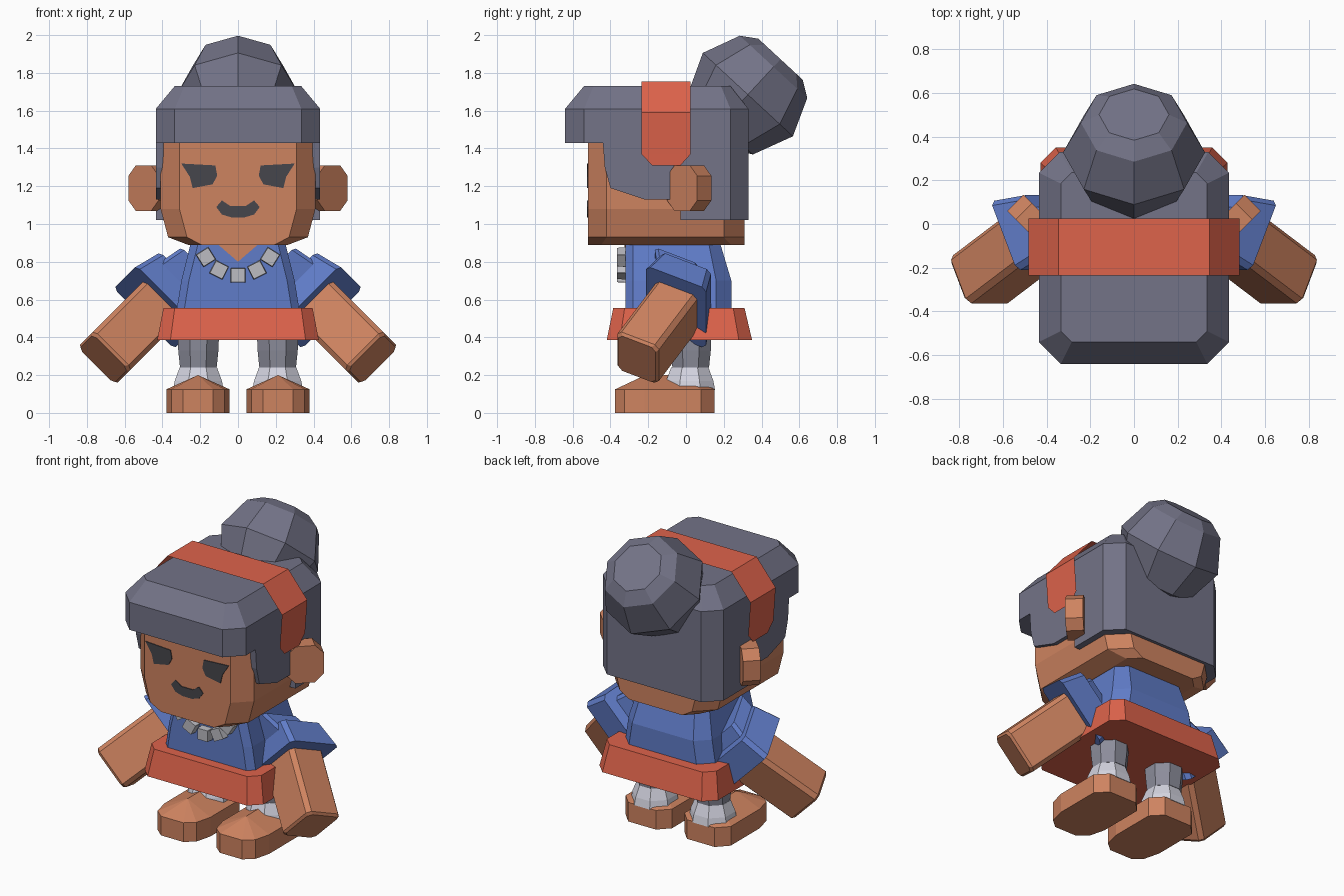
import bpy, bmesh, math
from mathutils import Vector

cube = bpy.data.objects.get("Cube")
if cube:
    bpy.data.objects.remove(cube, do_unlink=True)


def material(name, rgb):
    lin = [((c / 255 + 0.055) / 1.055) ** 2.4 for c in rgb] + [1.0]
    m = bpy.data.materials.new(name)
    m.diffuse_color = lin
    m.use_nodes = True
    m.node_tree.nodes["Principled BSDF"].inputs["Base Color"].default_value = lin
    return m


SKIN = material("skin brown", (206, 131, 96))
HAIR = material("hair slate", (115, 115, 135))
BLUE = material("shirt blue", (96, 124, 200))
RED = material("sash red", (222, 99, 75))
LEG = material("trouser grey", (140, 141, 155))
SOCK = material("sock pale grey", (212, 212, 224))
BEAD = material("bead grey", (188, 188, 194))
DARK = material("face dark grey", (70, 70, 76))


def finish(name, bm, mat, mirror=False, solid=True):
    if solid:
        bmesh.ops.recalc_face_normals(bm, faces=bm.faces[:])
    me = bpy.data.meshes.new(name)
    bm.to_mesh(me)
    bm.free()
    me.materials.append(mat)
    ob = bpy.data.objects.new(name, me)
    bpy.context.collection.objects.link(ob)
    if mirror:
        mod = ob.modifiers.new("mirror", 'MIRROR')
        mod.use_mirror_merge = False
    return ob


def loft(name, rings, mat, mirror=False):
    """Skin a stack of equal-length point loops and cap both ends."""
    bm = bmesh.new()
    rows = [[bm.verts.new(p) for p in r] for r in rings]
    n = len(rows[0])
    for a, b in zip(rows, rows[1:]):
        for i in range(n):
            j = (i + 1) % n
            bm.faces.new((a[i], a[j], b[j], b[i]))
    bm.faces.new(rows[0][::-1])
    bm.faces.new(rows[-1])
    return finish(name, bm, mat, mirror)


def rect(hx, y0, y1, z, cf=0.08, cb=0.08):
    """Horizontal rectangle with cut corners, front and back."""
    half = [(hx - cf, y0), (hx, y0 + cf), (hx, y1 - cb), (hx - cb, y1)]
    return [(x, y, z) for x, y in half] + [(-x, y, z) for x, y in reversed(half)]


def box_ring(c, u, v, hu, hv, b=0.0):
    """Cut-corner rectangle around c spanned by directions u and v."""
    pts = [(hu - b, -hv), (hu, b - hv), (hu, hv - b), (hu - b, hv),
           (b - hu, hv), (-hu, hv - b), (-hu, b - hv), (b - hu, -hv)]
    return [Vector(c) + u * a + v * d for a, d in pts]


def ngon_ring(c, u, v, r, n=8, turn=0.0):
    return [Vector(c) + u * r * math.cos(turn + math.tau * i / n)
            + v * r * math.sin(turn + math.tau * i / n) for i in range(n)]


def plate(name, pts, y, depth, mat, mirror=False):
    return loft(name, [[(x, y, z) for x, z in pts],
                       [(x, y + depth, z) for x, z in pts]], mat, mirror)


X, Y, Z = Vector((1, 0, 0)), Vector((0, 1, 0)), Vector((0, 0, 1))

# Head, narrowing at the jaw
loft("head", [rect(0.26, -0.52, 0.31, 0.888, 0.07, 0.07),
              rect(0.37, -0.52, 0.31, 0.93, 0.10, 0.11),
              rect(0.41, -0.52, 0.31, 1.08, 0.10, 0.11),
              rect(0.41, -0.52, 0.31, 1.60, 0.10, 0.11)], SKIN)

# Hair: overhanging cap, back block and side locks
loft("hair_cap", [rect(0.435, -0.64, 0.33, 1.43, 0.10, 0.095),
                  rect(0.435, -0.64, 0.33, 1.61, 0.10, 0.095),
                  rect(0.335, -0.54, 0.235, 1.73, 0.05, 0.05)], HAIR)
loft("hair_back", [rect(0.435, -0.03, 0.33, z, 0.001, 0.095) for z in (1.02, 1.43)], HAIR)
lock = [(-0.44, 1.43), (-0.43, 1.30), (-0.40, 1.19), (-0.22, 1.13), (-0.03, 1.13), (-0.03, 1.43)]
loft("hair_side_lock", [[(x, y, z) for y, z in lock] for x in (0.395, 0.435)], HAIR, True)

# Tilted faceted bun
axis = Vector((0, 0.68, 0.735)).normalized()
side = axis.cross(X)
mid = Vector((0, 0.3275, 1.685))
loft("hair_bun", [ngon_ring(mid + axis * h, X, side, r) for h, r in
                  ((-0.27, 0.14), (-0.214, 0.235), (0, 0.325), (0.20, 0.243), (0.255, 0.16))], HAIR)

# Headband: an open strip over the cap
rows = [(0.462, 1.31, -0.18, -0.03), (0.466, 1.37, -0.235, 0.025),
        (0.482, 1.59, -0.235, 0.025), (0.345, 1.755, -0.235, 0.025)]
rows += [(-x, z, a, b) for x, z, a, b in reversed(rows)]
bm = bmesh.new()
strip = [(bm.verts.new((x, a, z)), bm.verts.new((x, b, z))) for x, z, a, b in rows]
for p, q in zip(strip, strip[1:]):
    bm.faces.new((p[0], p[1], q[1], q[0]))
bm.normal_update()
if max(bm.faces, key=lambda f: f.calc_center_median().z).normal.z < 0:
    bmesh.ops.reverse_faces(bm, faces=bm.faces[:])
finish("headband", bm, RED, solid=False)

# Ears, turned outward by 45 degrees
along = Vector((1, 1, 0)).normalized()
thick = Vector((-1, 1, 0)).normalized()
ear_mid = Vector((0.463, 0.017, 1.19))
loft("ear", [box_ring(ear_mid + thick * t, along, Z, 0.113, 0.12, 0.055)
             for t in (-0.053, 0.053)], SKIN, True)

# Face details
plate("eye", [(0.30, 1.32), (0.12, 1.31), (0.11, 1.255), (0.135, 1.21),
              (0.24, 1.19), (0.255, 1.25)], -0.525, 0.008, DARK, True)
plate("mouth", [(-0.115, 1.09), (-0.085, 1.125), (-0.04, 1.095), (0.04, 1.095), (0.085, 1.125),
                (0.115, 1.09), (0.085, 1.05), (0.035, 1.035), (-0.035, 1.035), (-0.085, 1.05)],
      -0.525, 0.008, DARK)

# Torso, neck opening and flared sash
loft("shirt", [rect(0.34, -0.32, 0.24, 0.45, 0.04, 0.08),
               rect(0.30, -0.32, 0.24, 0.70, 0.04, 0.08),
               rect(0.25, -0.32, 0.18, 0.90, 0.04, 0.06)], BLUE)
plate("neck_opening", [(-0.11, 0.895), (0.11, 0.895), (0, 0.80)], -0.326, 0.008, SKIN)
loft("sash", [rect(0.428, -0.42, 0.35, 0.385, 0.07, 0.07),
              rect(0.395, -0.385, 0.31, 0.555, 0.06, 0.06)], RED)

# Necklace beads along an arc
for i, (x, z, deg) in enumerate([(-0.17, 0.825, -58), (-0.10, 0.757, -27), (0, 0.728, 0),
                                 (0.10, 0.757, 27), (0.17, 0.825, 58)]):
    a = math.radians(deg)
    u = Vector((math.cos(a), 0, math.sin(a)))
    v = Vector((-math.sin(a), 0, math.cos(a)))
    loft(f"necklace_bead_{i + 1}", [box_ring((x, -0.365, z), u, v, 0.036, 0.036, 0.002),
                                    box_ring((x, -0.30, z), u, v, 0.040, 0.040, 0.002)], BEAD)

# Arms reaching down, outward and forward
d = Vector((0.62, -0.47, -0.62)).normalized()
u = Vector((1, 0, 1)).normalized()
v = d.cross(u)
hand = Vector((0.7125, -0.26, 0.285))
loft("arm", [box_ring(hand - d * s, u, v, 0.142 - e, 0.125 - e, 0.025)
             for s, e in ((0.55, 0), (0.015, 0), (0, 0.012))], SKIN, True)

# Sleeves: narrow shoulder and wide cuff
hem = hand - d * 0.44
loft("sleeve_shoulder", [box_ring((0.23, -0.05, 0.72), u, v, 0.16, 0.13, 0.02),
                         box_ring(hem - d * 0.06, u, v, 0.165, 0.14, 0.02)], BLUE, True)
loft("sleeve_cuff", [box_ring((0.325, 0.0, 0.665), u, v, 0.195, 0.15, 0.025),
                     box_ring(hem, u, v, 0.225, 0.18, 0.025)], BLUE, True)

# Legs and socks
t = math.pi / 8
loft("trouser_leg", [ngon_ring((0.21, 0.025, z), X, Y, r, 8, t)
                     for z, r in ((0.24, 0.105), (0.33, 0.115), (0.45, 0.12))], LEG, True)
loft("sock", [ngon_ring((0.21, 0.02, z), X, Y, r, 8, t)
              for z, r in ((0.12, 0.145), (0.17, 0.135), (0.24, 0.107))], SOCK, True)

# Shoes: blunt sole with a ridged top
outline = [(0.08, -0.375), (0.14, -0.325), (0.167, -0.22), (0.167, 0.08), (0.10, 0.15)]
bm = bmesh.new()
for z in (0, 0.125):
    for x, y in outline:
        for s in (-1, 1):
            bm.verts.new((0.212 + s * x, y, z))
for y, z in ((-0.215, 0.20), (-0.06, 0.20), (0.12, 0.145)):
    bm.verts.new((0.212, y, z))
bmesh.ops.convex_hull(bm, input=bm.verts[:])
bmesh.ops.dissolve_limit(bm, angle_limit=0.01, verts=bm.verts[:], edges=bm.edges[:])
finish("shoe", bm, SKIN, True)
